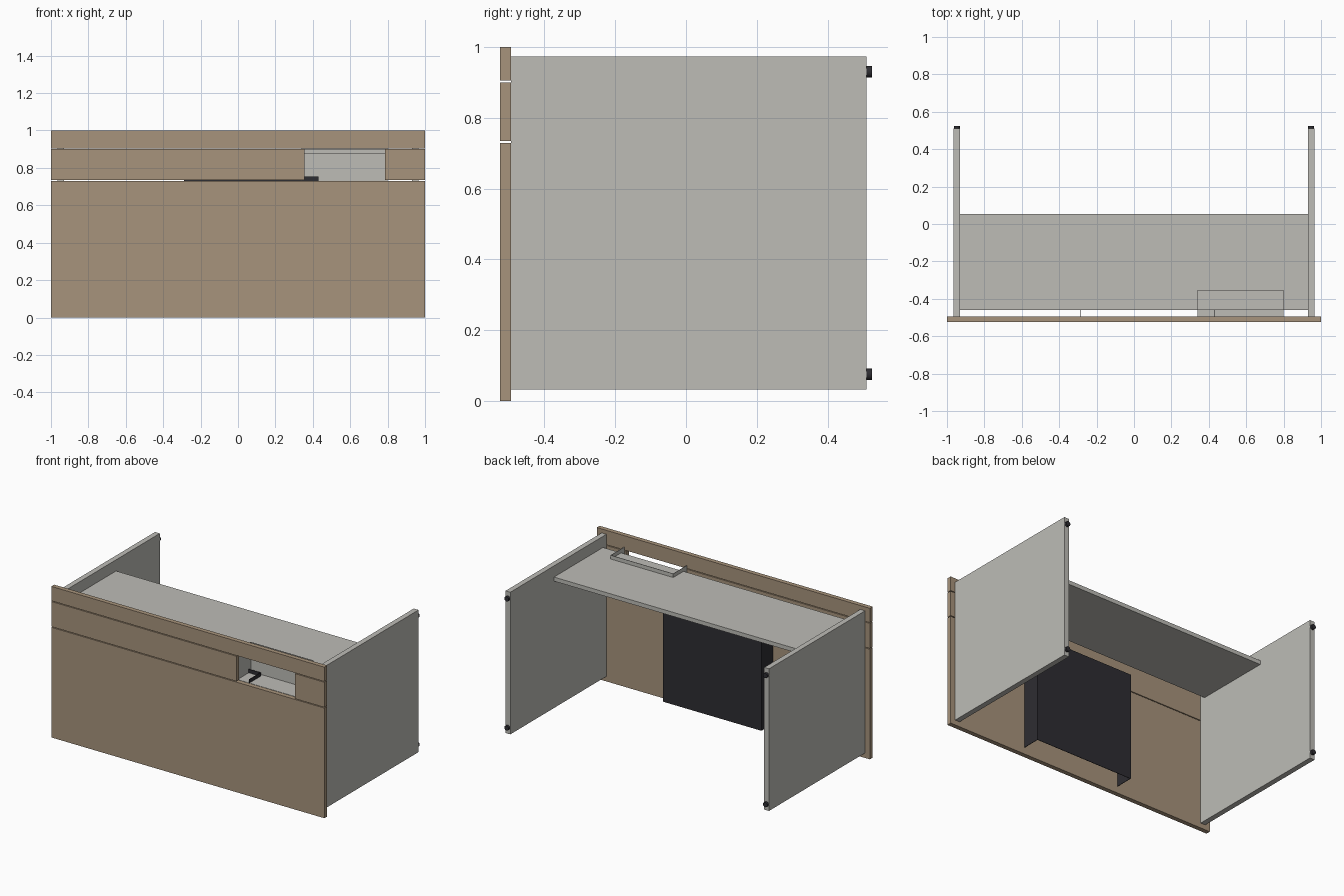
import bpy
import math

cube = bpy.data.objects.get("Cube")
if cube:
    bpy.data.objects.remove(cube, do_unlink=True)


def material(name, r, g, b):
    mat = bpy.data.materials.new(name)
    mat.use_nodes = True
    mat.diffuse_color = (r, g, b, 1)
    mat.node_tree.nodes["Principled BSDF"].inputs["Base Color"].default_value = (r, g, b, 1)
    return mat


wood = material("light wood", 0.39, 0.295, 0.2)
grey = material("warm grey laminate", 0.51, 0.505, 0.47)
dark = material("charcoal", 0.027, 0.026, 0.032)


def box(name, mat, x, y, z):
    """Box spanning the given (low, high) range on each axis."""
    spans = (x, y, z)
    bpy.ops.mesh.primitive_cube_add(size=1, location=[(a + b) / 2 for a, b in spans])
    obj = bpy.context.object
    obj.name = name
    obj.scale = [b - a for a, b in spans]
    bpy.ops.object.transform_apply(location=False, rotation=False, scale=True)
    obj.data.materials.append(mat)
    return obj


# Front boards, with narrow shadow gaps and an opening in the middle row
front = (-0.525, -0.495)
middle = (0.734, 0.9)
box("front_lower_board", wood, (-1, 1), front, (0, 0.729))
box("front_middle_board_right", wood, (-1, 0.355), front, middle)
box("front_middle_board_left", wood, (0.785, 1), front, middle)
box("front_top_board", wood, (-1, 1), front, (0.905, 1))

# Side panels with round feet on the rear edges
for side, label in ((-1, "right"), (1, "left")):
    xs = sorted((side * 0.93, side * 0.965))
    box(f"side_panel_{label}", grey, xs, (-0.495, 0.51), (0.033, 0.974))
    for z, level in ((0.075, "lower"), (0.93, "upper")):
        bpy.ops.mesh.primitive_cylinder_add(
            vertices=24, radius=0.016, depth=0.016,
            location=(side * 0.9475, 0.517, z), rotation=(math.pi / 2, 0, 0))
        foot = bpy.context.object
        foot.name = f"foot_{label}_{level}"
        foot.data.materials.append(dark)
        bpy.ops.object.shade_smooth_by_angle()

# Desk shelf
box("shelf", grey, (-0.93, 0.93), (-0.46, 0.053), (0.873, 0.9))

# Thin tray behind the front opening
t = 0.003
depth = (-0.495, -0.352)
rise = (0.728, 0.925)
box("tray_floor", grey, (0.34, 0.8), depth, (0.728, 0.728 + t))
box("tray_back", grey, (0.34, 0.8), (-0.352 - t, -0.352), rise)
box("tray_side_right", grey, (0.34, 0.34 + t), depth, rise)
box("tray_side_left", grey, (0.8 - t, 0.8), depth, rise)

# Folded dark cover under the shelf
height = (0.045, 0.755)
box("cable_cover_back", dark, (-0.29, 0.43), (-0.375 - t, -0.375), height)
box("cable_cover_side_right", dark, (-0.29, -0.29 + t), (-0.495, -0.375), height)
box("cable_cover_side_left", dark, (0.43 - t, 0.43), (-0.495, -0.375), height)
